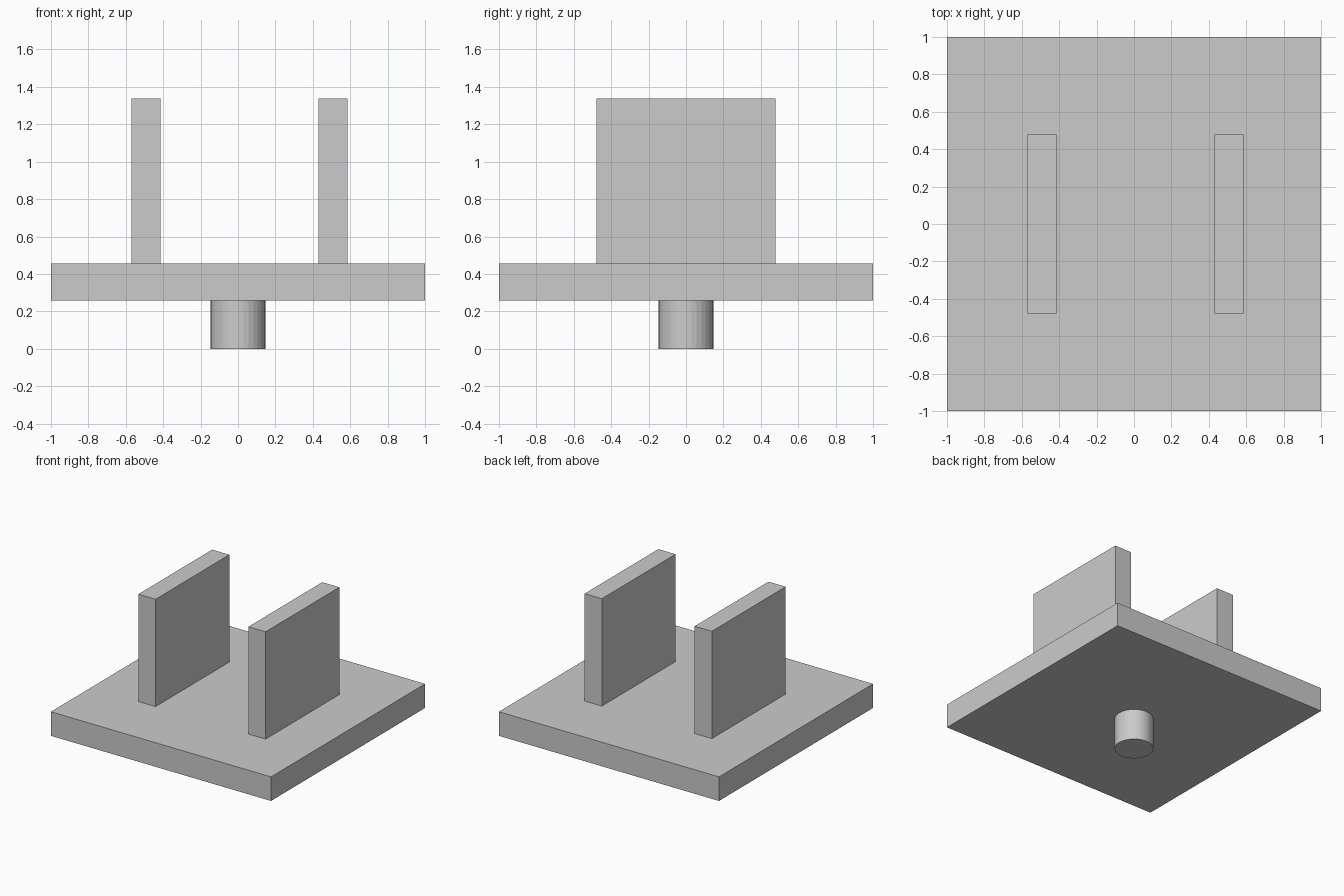
import bpy

if "Cube" in bpy.data.objects:
    bpy.data.objects.remove(bpy.data.objects["Cube"])


def box(name, x, y, z):
    """Box spanning the given (min, max) ranges."""
    spans = (x, y, z)
    bpy.ops.mesh.primitive_cube_add(size=1, location=[(a + b) / 2 for a, b in spans])
    obj = bpy.context.object
    obj.name = name
    obj.scale = [b - a for a, b in spans]
    bpy.ops.object.transform_apply(location=False, rotation=False, scale=True)
    return obj


PLATE_BOTTOM, PLATE_TOP, WALL_TOP = 0.257, 0.455, 1.337

# Square base plate
box("base_plate", (-1, 1), (-1, 1), (PLATE_BOTTOM, PLATE_TOP))

# Two upright walls
for name, cx in (("left_wall", -0.492), ("right_wall", 0.508)):
    box(name, (cx - 0.078, cx + 0.078), (-0.479, 0.479), (PLATE_TOP, WALL_TOP))

# Round peg under the plate
bpy.ops.mesh.primitive_cylinder_add(
    vertices=32, radius=0.147, depth=PLATE_BOTTOM, location=(0, 0, PLATE_BOTTOM / 2))
bpy.context.object.name = "bottom_peg"
